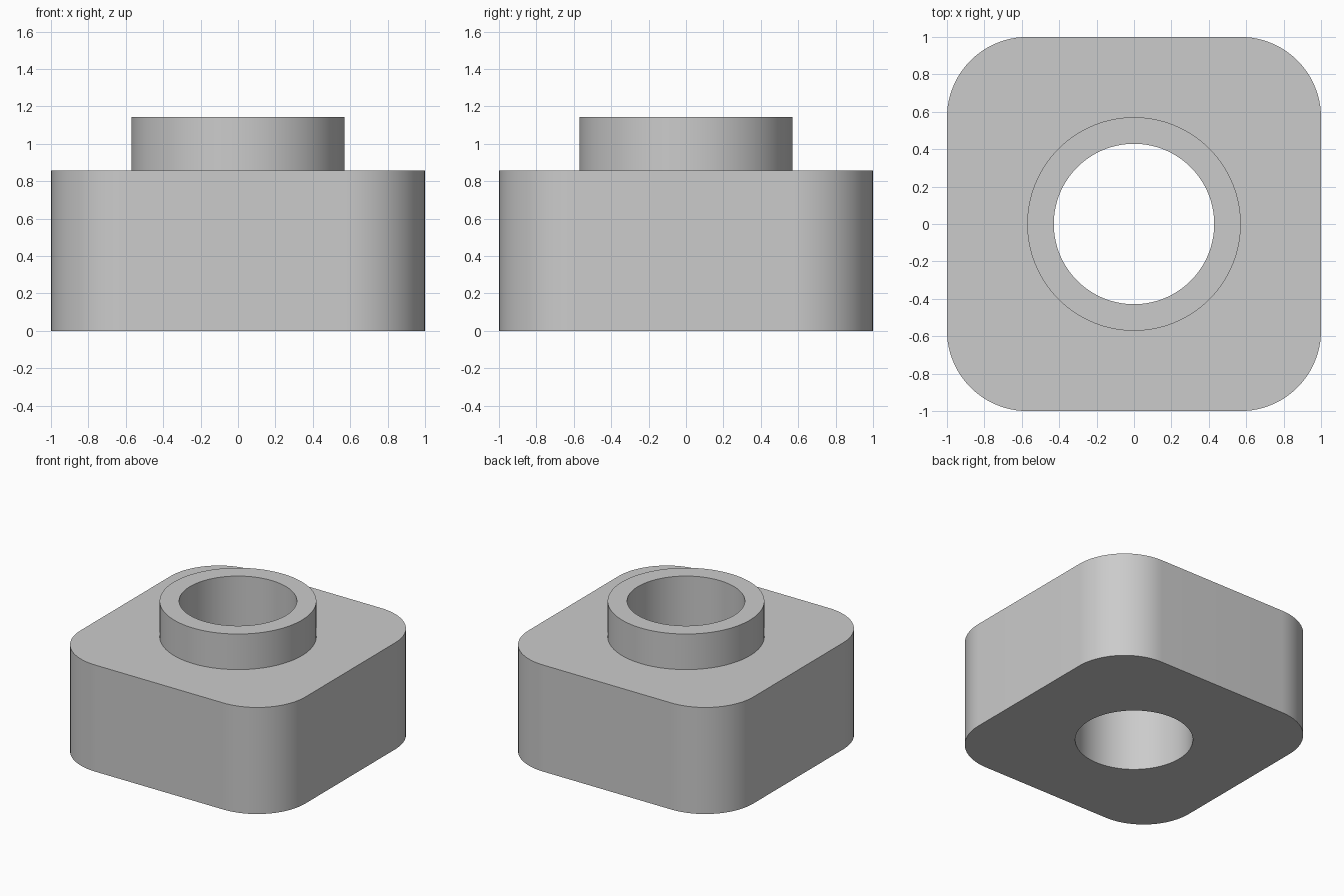
import bpy, bmesh
from math import cos, sin, pi, radians

cube = bpy.data.objects.get("Cube")
if cube:
    bpy.data.objects.remove(cube, do_unlink=True)

HALF, CORNER = 1.0, 0.43          # square base half width, corner radius
BASE_H, TOP_H = 0.857, 1.143      # shoulder and collar heights
COLLAR_R, BORE_R = 0.571, 0.429
STEPS = 23                        # segments per rounded corner

grey = bpy.data.materials.new("plain_grey")
grey.use_nodes = True
colour = (0.6, 0.6, 0.6, 1)
grey.diffuse_color = colour
grey.node_tree.nodes["Principled BSDF"].inputs["Base Color"].default_value = colour


def rounded_square(z):
    c = HALF - CORNER
    signs = ((1, 1), (-1, 1), (-1, -1), (1, -1))
    return [(sx * c + CORNER * cos(a), sy * c + CORNER * sin(a), z)
            for k, (sx, sy) in enumerate(signs)
            for a in (pi / 2 * (k + j / STEPS) for j in range(STEPS + 1))]


def circle(radius, z):
    n = 4 * (STEPS + 1)
    return [(radius * cos(a), radius * sin(a), z)
            for a in (2 * pi * (i + 0.5) / n for i in range(n))]


# Closed shell: up the base, over the shoulder, up the collar, down the bore
sections = [rounded_square(0), rounded_square(BASE_H),
            circle(COLLAR_R, BASE_H), circle(COLLAR_R, TOP_H),
            circle(BORE_R, TOP_H), circle(BORE_R, 0)]
bm = bmesh.new()
rings = [[bm.verts.new(p) for p in s] for s in sections]
for k, low in enumerate(rings):
    high = rings[(k + 1) % len(rings)]
    for i in range(len(low)):
        j = (i + 1) % len(low)
        bm.faces.new((low[i], low[j], high[j], high[i]))
bmesh.ops.recalc_face_normals(bm, faces=bm.faces)

mesh = bpy.data.meshes.new("collared_block")
bm.to_mesh(mesh)
bm.free()
mesh.materials.append(grey)
block = bpy.data.objects.new("collared_block", mesh)
bpy.context.collection.objects.link(block)

# Smooth curved walls, crisp rims
bpy.ops.object.select_all(action='DESELECT')
block.select_set(True)
bpy.context.view_layer.objects.active = block
bpy.ops.object.shade_smooth_by_angle(angle=radians(30))
